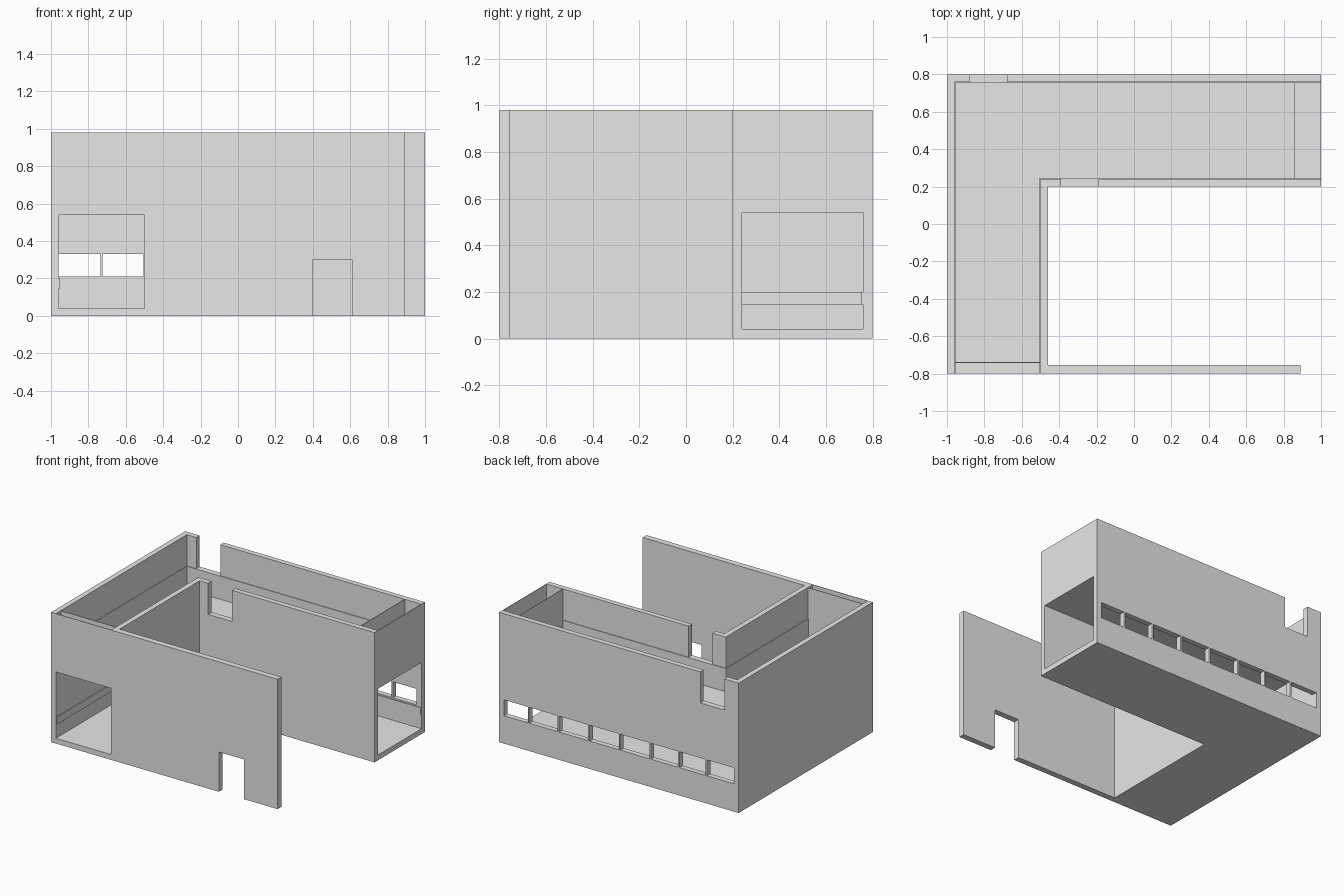
import bpy, bmesh

if "Cube" in bpy.data.objects:
    bpy.data.objects.remove(bpy.data.objects["Cube"])

mat = bpy.data.materials.new("plain_grey")
mat.diffuse_color = (0.8, 0.8, 0.8, 1)
mat.use_nodes = True
mat.node_tree.nodes["Principled BSDF"].inputs["Base Color"].default_value = mat.diffuse_color


def add_prism(bm, pts, z0, z1):
    """Extrude a counter-clockwise floor outline from z0 to z1."""
    f = bm.faces.new([bm.verts.new((x, y, z0)) for x, y in pts])
    top = bmesh.ops.extrude_face_region(bm, geom=[f])
    for v in top["geom"]:
        if isinstance(v, bmesh.types.BMVert):
            v.co.z = z1


def prisms(name, items):
    bm = bmesh.new()
    for pts, z0, z1 in items:
        add_prism(bm, pts, z0, z1)
    bmesh.ops.recalc_face_normals(bm, faces=bm.faces)
    me = bpy.data.meshes.new(name)
    bm.to_mesh(me)
    bm.free()
    me.materials.append(mat)
    ob = bpy.data.objects.new(name, me)
    bpy.context.scene.collection.objects.link(ob)
    return ob


def rect(x0, x1, y0, y1):
    return [(x0, y0), (x1, y0), (x1, y1), (x0, y1)]


def ell(inset, front, right):
    """Outline of the space between the walls of both wings."""
    xo, yo, xi, yi = -0.96 + inset, 0.76 - inset, -0.5 - inset, 0.24 + inset
    return [(xo, front), (xi, front), (xi, yi), (right, yi), (right, yo), (xo, yo)]


def cut(target, items):
    tool = prisms("cutter", items)
    tool.hide_render = True
    m = target.modifiers.new("cut", "BOOLEAN")
    m.operation, m.solver, m.object = "DIFFERENCE", "EXACT", tool
    dg = bpy.context.evaluated_depsgraph_get()
    me = bpy.data.meshes.new_from_object(target.evaluated_get(dg))
    target.modifiers.clear()
    target.data = me
    bpy.data.objects.remove(tool)


H = 0.98
# L-shaped building with the long free-standing front wall
building = prisms("building_shell", [(
    [(-1, -0.8), (0.89, -0.8), (0.89, -0.755), (-0.46, -0.755),
     (-0.46, 0.2), (1, 0.2), (1, 0.8), (-1, 0.8)], 0, H)])

# room, open at both wing ends
cut(building, [(ell(0, -0.9, 1.1), 0.04, 0.54)])
# sunken roof: parapet space over a slightly narrower lower part
cut(building, [(ell(0, -0.796, 0.996), 0.745, 1.1)])
cut(building, [(ell(0.005, -0.796, 0.996), 0.57, 0.8)])
# row of windows in the back wall
posts = [-0.966, -0.73, -0.5, -0.26, -0.005, 0.25, 0.505, 0.755, 0.966]
cut(building, [(rect(a + 0.006, b - 0.006, 0.74, 0.9), 0.21, 0.33)
               for a, b in zip(posts, posts[1:])])
# parapet notches and door
cut(building, [(rect(-0.88, -0.68, 0.74, 0.9), 0.745, 1.1),
               (rect(-0.39, -0.19, 0.1, 0.26), 0.745, 1.1),
               (rect(0.4, 0.61, -0.9, -0.7), -0.1, 0.3)])

# thin upstands across the roof near the wing ends
prisms("end_upstand", [(rect(0.857, 0.861, 0.24, 0.76), 0.57, H)])
prisms("front_upstand", [(rect(-0.96, -0.5, -0.742, -0.738), 0.57, H)])

# low rail along the inside of the outer walls
prisms("wall_rail", [([(-0.96, -0.795), (-0.953, -0.795), (-0.953, 0.753),
                       (0.995, 0.753), (0.995, 0.76), (-0.96, 0.76)], 0.145, 0.2)])
